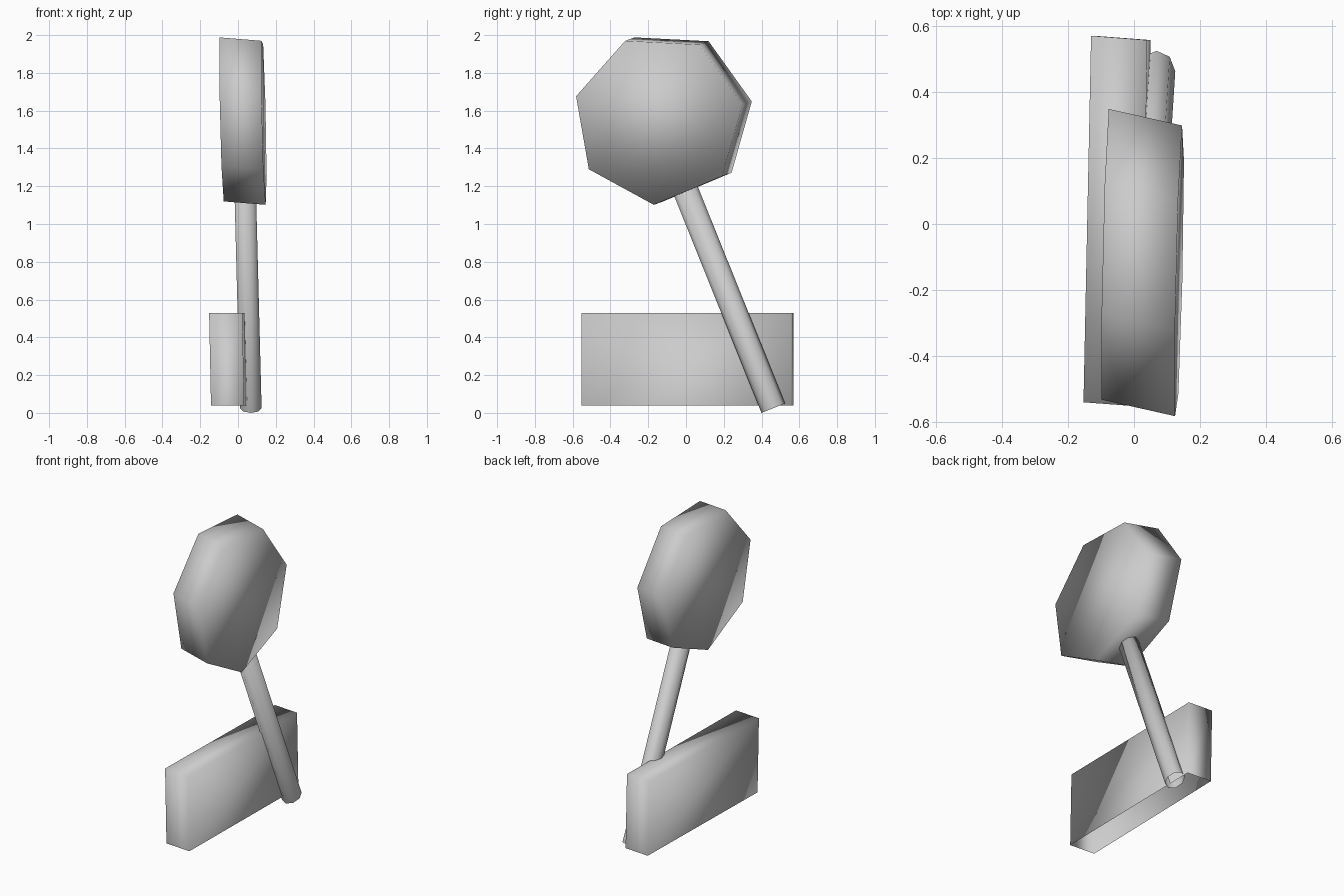
import bpy, bmesh, math
from mathutils import Vector

if "Cube" in bpy.data.objects:
    bpy.data.objects.remove(bpy.data.objects["Cube"], do_unlink=True)

grey = bpy.data.materials.new("plain_grey")
grey.use_nodes = True
grey.diffuse_color = (0.6, 0.6, 0.6, 1)
grey.node_tree.nodes["Principled BSDF"].inputs["Base Color"].default_value = (0.6, 0.6, 0.6, 1)


def ring(center, u, v, sides, start=0.0):
    """Regular polygon spanned by two half-axis vectors."""
    angles = [start + math.tau * i / sides for i in range(sides)]
    return [Vector(center) + Vector(u) * math.cos(a) + Vector(v) * math.sin(a) for a in angles]


def prism(name, base, axis, close_base=True):
    """Sweep a base polygon along an axis into a smooth-shaded solid."""
    bm = bmesh.new()
    lower = [bm.verts.new(p) for p in base]
    upper = [bm.verts.new(Vector(p) + Vector(axis)) for p in base]
    for i in range(len(base)):
        j = (i + 1) % len(base)
        bm.faces.new((lower[i], lower[j], upper[j], upper[i]))
    bm.faces.new(upper)
    if close_base:
        bm.faces.new(lower[::-1])
    bmesh.ops.recalc_face_normals(bm, faces=bm.faces)
    for f in bm.faces:
        f.smooth = True
    mesh = bpy.data.meshes.new(name)
    bm.to_mesh(mesh)
    bm.free()
    mesh.materials.append(grey)
    obj = bpy.data.objects.new(name, mesh)
    bpy.context.collection.objects.link(obj)
    return obj


# Seven-sided head, slightly skewed
R = 0.452
prism("head_disc",
      ring((0.137, -0.147, 1.553), (0.023 * R, R, 0), (-0.022 * R, 0, R), 7, math.radians(9.9)),
      (-0.222, 0.05, 0.018))

# Slanted pole running up into the rim of the head, open at its foot
prism("pole",
      ring((0.068, 0.462, 0.025), (0.057, 0, 0), (0, 0.0625, 0.025), 8),
      (-0.032, -0.495, 1.23), close_base=False)

# Upright block beside the foot of the pole, open underneath
prism("base_block",
      [(-0.143, -0.54, 0.04), (0.033, -0.553, 0.04), (0.05, 0.557, 0.04), (-0.12, 0.57, 0.04)],
      (-0.01, 0, 0.49), close_base=False)
